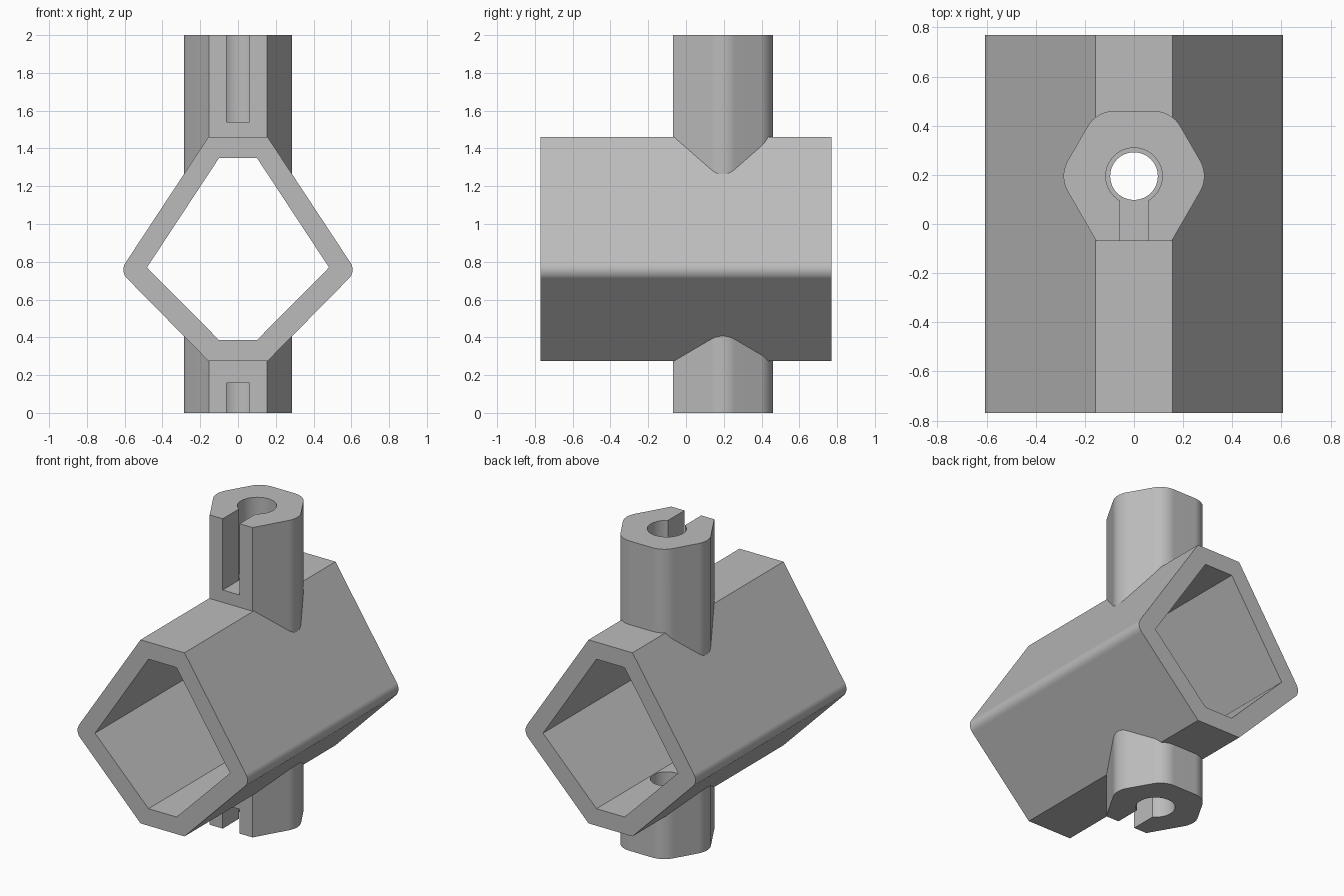
import bpy, bmesh, math
from mathutils import Vector

if "Cube" in bpy.data.objects:
    bpy.data.objects.remove(bpy.data.objects["Cube"])

STEM_Y = 0.195

grey = bpy.data.materials.new("plain grey")
grey.use_nodes = True
colour = (0.5, 0.5, 0.5, 1)
grey.diffuse_color = colour
grey.node_tree.nodes["Principled BSDF"].inputs["Base Color"].default_value = colour


def rounded(points, steps=10):
    """Outline from (x, y, fillet radius) corners."""
    out = []
    n = len(points)
    for i, (x, y, r) in enumerate(points):
        p = Vector((x, y))
        if r == 0:
            out.append(p)
            continue
        a = (Vector(points[i - 1][:2]) - p).normalized()
        b = (Vector(points[(i + 1) % n][:2]) - p).normalized()
        half = a.angle(b) / 2
        centre = p + (a + b).normalized() * r / math.sin(half)
        start = p + a * r / math.tan(half) - centre
        end = p + b * r / math.tan(half) - centre
        sweep = math.pi - 2 * half
        for k in range(steps + 1):
            t = k / steps
            arc = start * math.sin((1 - t) * sweep) + end * math.sin(t * sweep)
            out.append(centre + arc / math.sin(sweep))
    return out


def prism(name, outline, low, high, along_y=False):
    """Extrude an outline along z, or along y for an x-z outline."""
    bm = bmesh.new()
    place = (lambda p, h: (p[0], h, p[1])) if along_y else (lambda p, h: (p[0], p[1], h))
    face = bm.faces.new([bm.verts.new(place(p, low)) for p in outline])
    ext = bmesh.ops.extrude_face_region(bm, geom=[face])
    verts = [g for g in ext["geom"] if isinstance(g, bmesh.types.BMVert)]
    bmesh.ops.translate(bm, verts=verts, vec=Vector(place((0, 0), high - low)))
    bmesh.ops.recalc_face_normals(bm, faces=bm.faces)
    mesh = bpy.data.meshes.new(name)
    bm.to_mesh(mesh)
    bm.free()
    mesh.materials.append(grey)
    obj = bpy.data.objects.new(name, mesh)
    bpy.context.collection.objects.link(obj)
    return obj


def combine(target, other, operation):
    mod = target.modifiers.new(operation, 'BOOLEAN')
    mod.operation = operation
    mod.solver = 'EXACT'
    mod.object = other
    bpy.context.view_layer.objects.active = target
    bpy.ops.object.modifier_apply(modifier=mod.name)
    bpy.data.objects.remove(other)


def arc(radius, start, end, steps):
    angles = [start + (end - start) * k / steps for k in range(steps + 1)]
    return [(radius * math.cos(a), STEM_Y + radius * math.sin(a)) for a in angles]


def mirrored(right):
    """Close a right-hand outline with its mirror image."""
    return right + [(-x, y, r) for x, y, r in reversed(right)]


# Six-sided sleeve running front to back
sleeve = prism("clamp_body", rounded(mirrored(
    [(0.157, 0.275, 0), (0.625, 0.75, 0.065), (0.157, 1.46, 0)])), -0.77, 0.77, True)

# Hexagonal post through the sleeve, softened except at the front corners
R, H = 0.306, 0.265
post = prism("post", rounded(mirrored(
    [(R / 2, STEM_Y - H, 0), (R, STEM_Y, 0.125), (R / 2, STEM_Y + H, 0.125)])), 0, 2)
combine(sleeve, post, 'UNION')

# Hollow of the sleeve
hollow = prism("hollow", rounded(mirrored(
    [(0.10, 0.385, 0), (0.482, 0.77, 0), (0.10, 1.35, 0)])), -0.9, 0.9, True)
combine(sleeve, hollow, 'DIFFERENCE')

# Narrow bore all the way through the post
bore = prism("bore", arc(0.097, 0, math.tau, 48)[:-1], -0.1, 2.1)
combine(sleeve, bore, 'DIFFERENCE')

# Wider keyhole sockets with a front slot at both ends
SOCKET, SLOT = 0.115, 0.06
gap = math.asin(SLOT / SOCKET)
keyhole = arc(SOCKET, -math.pi / 2 + gap, 1.5 * math.pi - gap, 44)
keyhole += [(-SLOT, -0.2), (SLOT, -0.2)]
for low, high in ((1.54, 2.1), (-0.1, 0.157)):
    combine(sleeve, prism("socket", keyhole, low, high), 'DIFFERENCE')

# Smooth fillets and bores, crisp edges, flat large faces
bpy.ops.object.select_all(action='DESELECT')
sleeve.select_set(True)
bpy.context.view_layer.objects.active = sleeve
bpy.ops.object.shade_smooth_by_angle(angle=math.radians(25))
weighted = sleeve.modifiers.new("flat_faces", 'WEIGHTED_NORMAL')
weighted.keep_sharp = True
